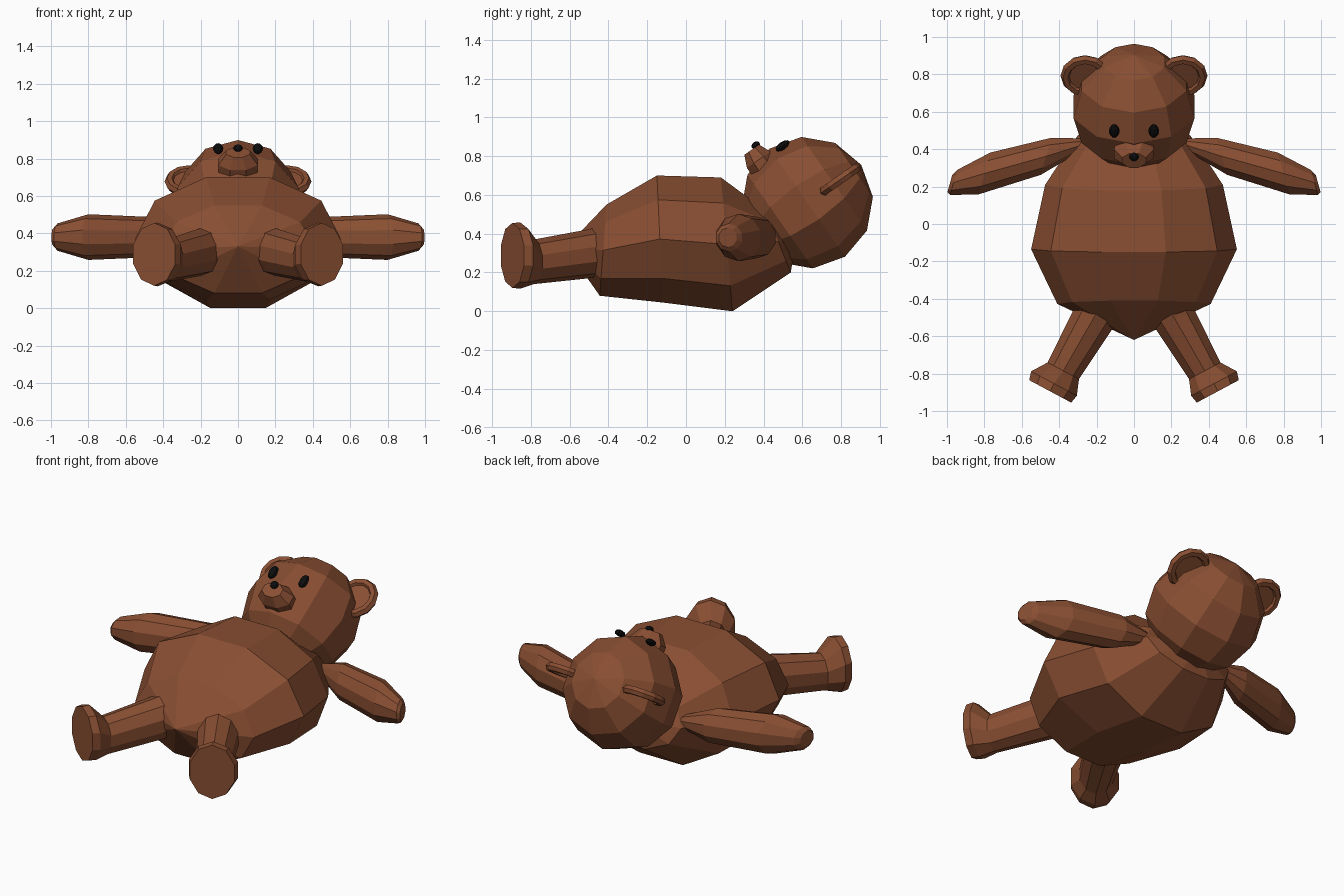
import bpy, bmesh, math
from mathutils import Vector as V, Matrix

if "Cube" in bpy.data.objects:
    bpy.data.objects.remove(bpy.data.objects["Cube"])


def material(name, rgb):
    m = bpy.data.materials.new(name)
    m.diffuse_color = (*rgb, 1)
    m.use_nodes = True
    m.node_tree.nodes["Principled BSDF"].inputs["Base Color"].default_value = m.diffuse_color
    return m


BROWN = material("brown fur", (0.25, 0.077, 0.032))
BLACK = material("black", (0.004, 0.004, 0.004))

# head frame: local z = crown, local -y = face
HEAD = Matrix.Translation((0, 0.625, 0.56)) @ Matrix.Rotation(math.radians(-55), 4, 'X')


def loft(name, rings, sides, mat=BROWN, turn=0.0, matrix=None):
    """Skin rings given as (centre, radius vector a, radius vector b)."""
    bm = bmesh.new()
    loops = []
    for c, a, b in rings:
        loop = []
        for i in range(sides):
            t = turn + 2 * math.pi * i / sides
            loop.append(bm.verts.new(V(c) + V(a) * math.cos(t) + V(b) * math.sin(t)))
        loops.append(loop)
    for p, q in zip(loops, loops[1:]):
        for i in range(sides):
            j = (i + 1) % sides
            bm.faces.new((p[i], p[j], q[j], q[i]))
    bm.faces.new(loops[0])
    bm.faces.new(loops[-1])
    bmesh.ops.remove_doubles(bm, verts=bm.verts[:], dist=1e-5)
    if matrix:
        bm.transform(matrix)
    bmesh.ops.recalc_face_normals(bm, faces=bm.faces[:])
    me = bpy.data.meshes.new(name)
    bm.to_mesh(me)
    bm.free()
    me.materials.append(mat)
    ob = bpy.data.objects.new(name, me)
    bpy.context.collection.objects.link(ob)
    return ob


def ball(name, c, r, sides, bands, mat=BROWN, matrix=HEAD):
    rings = []
    for i in range(bands + 1):
        t = math.pi * i / bands
        s = 0 if i in (0, bands) else math.sin(t)
        rings.append((V(c) + V((0, 0, r[2] * math.cos(t))), (0, -r[1] * s, 0), (r[0] * s, 0, 0)))
    return loft(name, rings, sides, mat, 0, matrix)


# body: rings of (half width, top y, top z, bottom y, bottom z) along y
rings = [((0, -0.62, 0.33), (0, 0, 0), (0, 0, 0))]
for w, ty, tz, by, bz in [(0.41, -0.41, 0.55, -0.445, 0.08),
                          (0.55, -0.15, 0.70, -0.12, 0.045),
                          (0.475, 0.18, 0.69, 0.24, 0.0),
                          (0.30, 0.41, 0.52, 0.54, 0.20)]:
    k = 0.5 / math.sin(math.radians(72))
    rings.append(((0, (ty + by) / 2, (tz + bz) / 2), (w, 0, 0),
                  (0, (ty - by) * k, (tz - bz) * k)))
rings.append(((0, 0.57, 0.38), (0, 0, 0), (0, 0, 0)))
loft("body", rings, 10)

# head, eyes, nose
ball("head", (0, 0, 0), (0.34, 0.34, 0.34), 10, 6)
ball("nose", (0, -0.395, -0.048), (0.026, 0.018, 0.024), 8, 6, BLACK)

# snout
loft("snout", [((0, y, -0.078), (rx, 0, 0), (0, 0, rz)) for y, rx, rz in
               [(-0.24, 0.11, 0.08), (-0.325, 0.115, 0.08), (-0.388, 0.068, 0.05)]],
     8, BROWN, math.pi / 8, HEAD)

for s, side in ((-1, "left"), (1, "right")):
    ball("eye_" + side, (s * 0.106, -0.313, 0.064), (0.028, 0.02, 0.042), 8, 6, BLACK)

    # ear rim and ear web
    bpy.ops.mesh.primitive_torus_add(major_segments=12, minor_segments=6,
                                     major_radius=0.105, minor_radius=0.026)
    ear = bpy.context.object
    ear.name = "ear_rim_" + side
    ear.data.transform(HEAD @ Matrix.Translation((s * 0.262, 0, 0.205))
                       @ Matrix.Rotation(math.pi / 2, 4, 'X'))
    ear.data.materials.append(BROWN)
    loft("ear_web_" + side, [((s * 0.262, y, 0.205), (0.1, 0, 0), (0, 0, 0.1))
                             for y in (-0.008, 0.008)], 12, BROWN, 0, HEAD)

    # arm
    d = V((s * 0.27, -0.963, 0))
    loft("arm_" + side, [((s * x, y, 0.38), -d * r, (0, 0, r)) for x, y, r in
                         [(0.27, 0.425, 0.035), (0.47, 0.362, 0.108), (0.80, 0.27, 0.122),
                          (0.965, 0.222, 0.073), (0.985, 0.215, 0.05)]], 10, BROWN, math.pi / 10)

    # leg with flared foot
    d = V((s * 0.88, 0.47, 0))
    loft("leg_" + side, [((s * x, y, z), d * r, (0, 0, rz)) for x, y, z, r, rz in
                         [(0.17, -0.42, 0.31, 0.125, 0.13), (0.22, -0.51, 0.295, 0.122, 0.126),
                          (0.378, -0.785, 0.255, 0.1, 0.115), (0.428, -0.853, 0.287, 0.146, 0.17),
                          (0.448, -0.895, 0.288, 0.134, 0.168)]], 10, BROWN, math.pi / 10)
